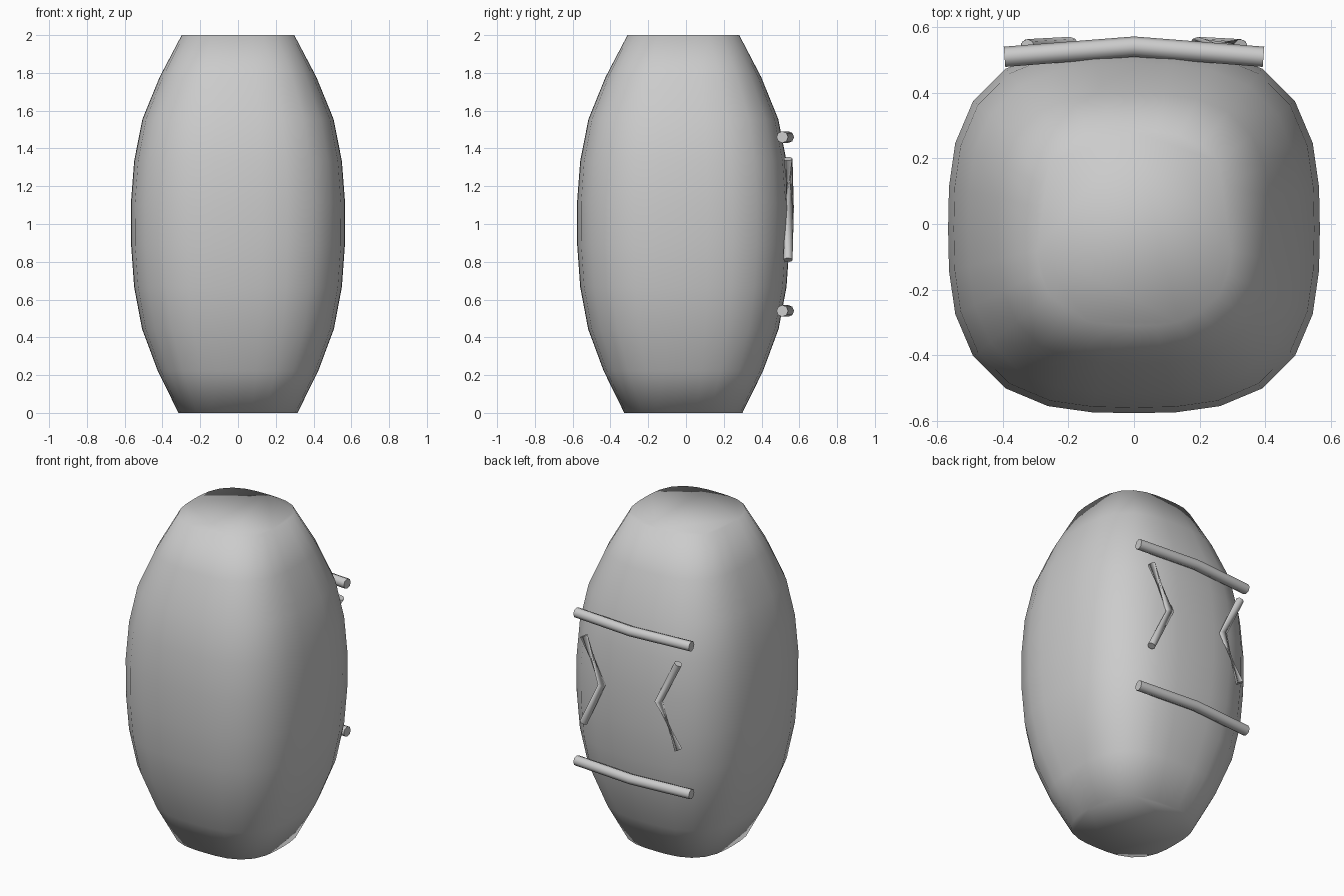
import bpy, bmesh
from math import cos, sin, pi, radians
from mathutils import Vector

if "Cube" in bpy.data.objects:
    bpy.data.objects.remove(bpy.data.objects["Cube"])


def finish(bm, name, smooth_all=False):
    bmesh.ops.recalc_face_normals(bm, faces=bm.faces)
    mesh = bpy.data.meshes.new(name)
    bm.to_mesh(mesh)
    bm.free()
    obj = bpy.data.objects.new(name, mesh)
    bpy.context.collection.objects.link(obj)
    for p in mesh.polygons:
        p.use_smooth = smooth_all or len(p.vertices) <= 4
    return obj


def loft(bm, rings):
    loops = [[bm.verts.new(p) for p in ring] for ring in rings]
    n = len(loops[0])
    for a, b in zip(loops, loops[1:]):
        for i in range(n):
            j = (i + 1) % n
            bm.faces.new((a[i], a[j], b[j], b[i]))
    bm.faces.new(loops[0][::-1])
    bm.faces.new(loops[-1])


def squircle(r, z, sides=28, n=2.9):
    pts = []
    for i in range(sides):
        t = 2 * pi * i / sides
        c, s = cos(t), sin(t)
        k = r / (abs(c) ** n + abs(s) ** n) ** (1 / n)
        pts.append((k * c, k * s * 0.993 - 0.014, z))
    return pts


def tube(name, path, radius, twists, sides=8):
    """Bent rod: one ring per path point, mitred at bends, each with a twist."""
    pts = [Vector(p) for p in path]
    rings = []
    for i, p in enumerate(pts):
        t = (pts[min(i + 1, len(pts) - 1)] - pts[max(i - 1, 0)]).normalized()
        u = t.cross(Vector((0, 1, 0))).normalized()
        v = t.cross(u)
        ring = []
        for k in range(sides):
            a = 2 * pi * k / sides + radians(twists[i])
            ring.append(p + radius * (cos(a) * u + sin(a) * v))
        rings.append(ring)
    bm = bmesh.new()
    loft(bm, rings)
    return finish(bm, name)


# Barrel body with rounded-square section
radii = [0.315, 0.425, 0.508, 0.55, 0.566, 0.567, 0.55, 0.506, 0.415, 0.298]
bm = bmesh.new()
loft(bm, [squircle(r, 2 * i / 9) for i, r in enumerate(radii)])
finish(bm, "body", smooth_all=True)

# Horizontal bars across the back
for label, z in (("lower", 0.54), ("upper", 1.46)):
    tube(label + "_back_bar",
         [(-0.395, 0.51, z), (0, 0.541, z), (0.395, 0.51, z)], 0.031, (0, 0, 0))

# Bent side handles, each with one twisted half
for label, s, twists in (("right", 1, (0, 0, 155)), ("left", -1, (155, 0, 0))):
    tube(label + "_back_handle",
         [(s * 0.325, 0.54, 0.81), (s * 0.195, 0.547, 1.08), (s * 0.325, 0.54, 1.345)],
         0.024, twists)
